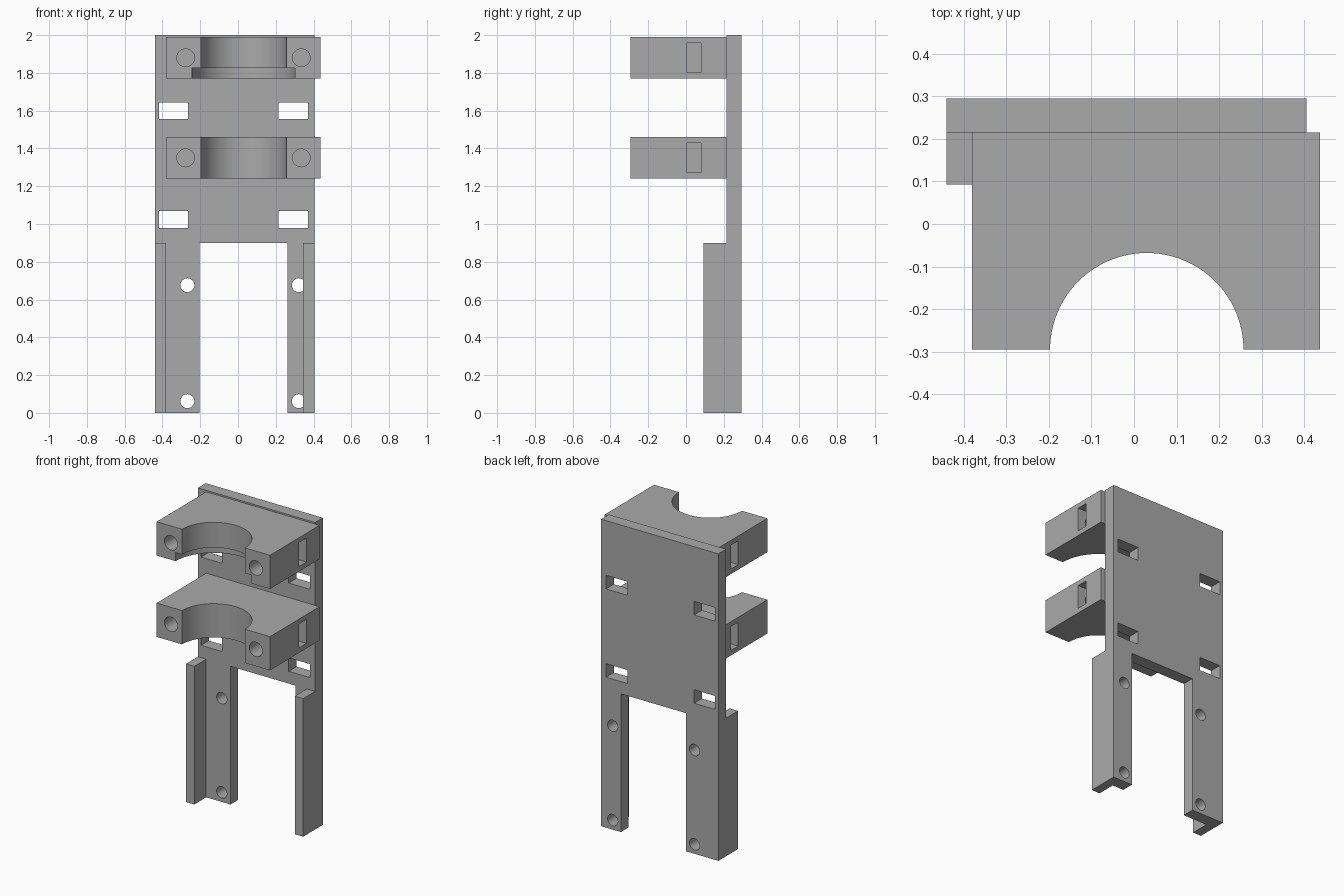
import bpy, bmesh, math
from mathutils import Matrix, Vector

if "Cube" in bpy.data.objects:
    bpy.data.objects.remove(bpy.data.objects["Cube"], do_unlink=True)

grey = bpy.data.materials.new("plain grey")
grey.use_nodes = True
GREY = (0.4, 0.4, 0.4, 1)
grey.diffuse_color = GREY
grey.node_tree.nodes["Principled BSDF"].inputs["Base Color"].default_value = GREY


def add_object(name, bm):
    mesh = bpy.data.meshes.new(name)
    bmesh.ops.recalc_face_normals(bm, faces=bm.faces)
    bm.to_mesh(mesh)
    bm.free()
    mesh.materials.append(grey)
    obj = bpy.data.objects.new(name, mesh)
    bpy.context.collection.objects.link(obj)
    return obj


def box(name, x, y, z):
    bm = bmesh.new()
    spans = (x, y, z)
    size = Vector([b - a for a, b in spans])
    centre = Vector([(a + b) / 2 for a, b in spans])
    bmesh.ops.create_cube(bm, size=1, matrix=Matrix.Translation(centre) @ Matrix.Diagonal(size).to_4x4())
    return add_object(name, bm)


def cylinder(name, centre, radius, length, axis, segments=32):
    bm = bmesh.new()
    turn = Matrix.Rotation(math.pi / 2, 4, "X") if axis == "Y" else Matrix()
    bmesh.ops.create_cone(bm, cap_ends=True, segments=segments, radius1=radius, radius2=radius,
                          depth=length, matrix=Matrix.Translation(centre) @ turn)
    return add_object(name, bm)


def cut(obj, cutters):
    # Subtract the cutters, bake the result and discard the cutters
    for cutter in cutters:
        cutter.hide_render = True
        mod = obj.modifiers.new("cut", "BOOLEAN")
        mod.operation = "DIFFERENCE"
        mod.solver = "EXACT"
        mod.object = cutter
    bpy.context.view_layer.update()
    result = obj.evaluated_get(bpy.context.evaluated_depsgraph_get())
    mesh = bpy.data.meshes.new_from_object(result)
    obj.modifiers.clear()
    obj.data = mesh
    for cutter in cutters:
        bpy.data.objects.remove(cutter, do_unlink=True)
    bpy.ops.object.select_all(action="DESELECT")
    obj.select_set(True)
    bpy.context.view_layer.objects.active = obj
    bpy.ops.object.shade_smooth_by_angle(angle=math.radians(30))


LEFT, RIGHT = 0.405, -0.44
FACE, BACK, FRONT = 0.215, 0.295, -0.295
LEG_TOP = 0.9

# Back plate with two legs, rectangular windows and screw holes
plate = box("back_plate", (RIGHT, LEFT), (FACE, BACK), (0, 2))
cutters = [box("leg_gap", (-0.205, 0.263), (0, 0.5), (-0.1, LEG_TOP))]
for x in ((-0.417, -0.265), (0.215, 0.37)):
    for z in ((0.98, 1.068), (1.555, 1.643)):
        cutters.append(box("window", x, (0, 0.5), z))
for x in (-0.268, 0.322):
    for z in (0.062, 0.676):
        cutters.append(cylinder("screw_hole", (x, BACK, z), 0.037, 0.4, "Y"))
cut(plate, cutters)

# Flanges stiffening the outer edge of each leg
box("right_leg_flange", (RIGHT, RIGHT + 0.06), (0.093, FACE), (0, LEG_TOP))
box("left_leg_flange", (LEFT - 0.06, LEFT), (0.093, FACE), (0, LEG_TOP))


# Half-round clamps with bolt holes and side slots for nuts
def clamp(name, base, counterbore):
    mid = base + 0.11
    body = box(name, (-0.38, 0.437), (FRONT, FACE), (base, base + 0.22))
    tools = [cylinder("bore", (0.03, FRONT, mid), 0.227, 0.4, "Z", 96)]
    if counterbore:
        tools.append(cylinder("counterbore", (0.03, FRONT, base), 0.273, 0.11, "Z", 96))
    for x in (-0.277, 0.335):
        tools.append(cylinder("bolt_hole", (x, -0.14, mid), 0.047, 0.52, "Y"))
    for x in ((-0.5, -0.2), (0.257, 0.55)):
        tools.append(box("nut_slot", x, (0.005, 0.08), (mid - 0.077, mid + 0.078)))
    cut(body, tools)


clamp("lower_clamp", 1.24, False)
clamp("upper_clamp", 1.77, True)
